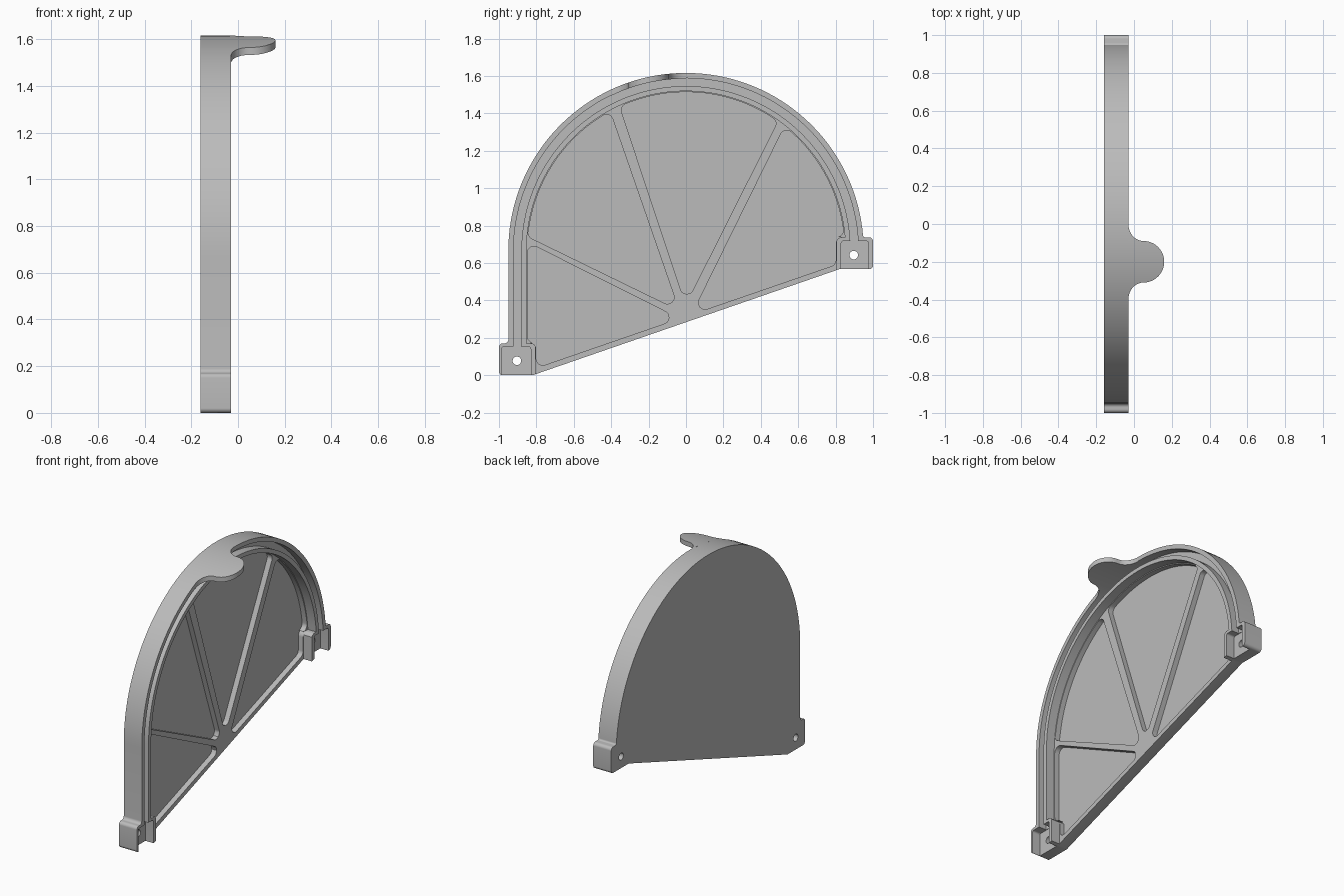
import bpy, bmesh
from math import sin, cos, radians, sqrt, pi
from mathutils import Vector

if "Cube" in bpy.data.objects:
    bpy.data.objects.remove(bpy.data.objects["Cube"], do_unlink=True)

BACK, FRONT = -0.16, -0.03
STEP, FLOOR = -0.09, -0.125
CZ, R = 0.666, 0.95

grey = bpy.data.materials.new("light grey plastic")
grey.use_nodes = True
colour = (0.5, 0.5, 0.5, 1)
grey.diffuse_color = colour
grey.node_tree.nodes["Principled BSDF"].inputs["Base Color"].default_value = colour


def arc(r, a0, a1, step=3.5, cy=0, cz=CZ):
    n = max(3, round(abs(a1 - a0) / step))
    angles = [radians(a0 + (a1 - a0) * i / n) for i in range(n + 1)]
    return [(cy + r * cos(a), cz + r * sin(a)) for a in angles]


def fillet(points, r):
    """Round every corner that turns sharply."""
    pts = [Vector(p) for p in points]
    out = []
    for i, p in enumerate(pts):
        a, b = pts[i - 1] - p, pts[(i + 1) % len(pts)] - p
        la, lb = a.length, b.length
        a.normalize()
        b.normalize()
        inner = a.angle(b)
        if pi - inner < radians(30):
            out.append(p)
            continue
        half = inner / 2
        tan_half = sin(half) / cos(half)
        t = min(r / tan_half, 0.48 * la if la > 0.1 else 0.9 * la,
                0.48 * lb if lb > 0.1 else 0.9 * lb)
        rad = t * tan_half
        c = p + (a + b).normalized() * (rad / sin(half))
        s, e = p + a * t - c, p + b * t - c
        out += [c + s.lerp(e, k / 6).normalized() * rad for k in range(7)]
    return out


def make_object(name, bm):
    bmesh.ops.recalc_face_normals(bm, faces=bm.faces)
    mesh = bpy.data.meshes.new(name)
    bm.to_mesh(mesh)
    bm.free()
    mesh.materials.append(grey)
    ob = bpy.data.objects.new(name, mesh)
    bpy.context.collection.objects.link(ob)
    return ob


def prism(name, outline, x0, x1):
    """Extrude a side outline along x."""
    bm = bmesh.new()
    face = bm.faces.new([bm.verts.new((x0, y, z)) for y, z in outline])
    moved = bmesh.ops.extrude_face_region(bm, geom=[face])["geom"]
    bmesh.ops.translate(bm, vec=(x1 - x0, 0, 0),
                        verts=[v for v in moved if isinstance(v, bmesh.types.BMVert)])
    return make_object(name, bm)


def cut(target, outline, x0, x1=0.05):
    cutter = prism("cutter", outline, x0, x1)
    cutter.hide_render = True
    mod = target.modifiers.new("cut", "BOOLEAN")
    mod.operation, mod.solver, mod.object = "DIFFERENCE", "EXACT", cutter
    bpy.context.view_layer.update()
    dg = bpy.context.evaluated_depsgraph_get()
    mesh = bpy.data.meshes.new_from_object(target.evaluated_get(dg))
    target.modifiers.remove(mod)
    target.data = mesh
    bpy.data.objects.remove(cutter, do_unlink=True)


def smooth(ob):
    bpy.ops.object.select_all(action="DESELECT")
    ob.select_set(True)
    bpy.context.view_layer.objects.active = ob
    bpy.ops.object.shade_smooth_by_angle(angle=radians(30))


# Domed cover with a mounting lug at each lower corner
body = [(-1, 0), (-0.82, 0), (0.82, 0.567), (1, 0.567), (1, 0.737), (0.947, 0.737)]
body += arc(R, 5, 180, 2.5) + [(-R, 0.17), (-1, 0.17)]
cover = prism("cover", fillet(body, 0.02), BACK, FRONT)

# Recess inside the inner wall, down to the top of the ribs
recess = arc(0.853, 4.8, 180, 2.5)
recess += [(-0.853, 0.17), (-0.805, 0.17), (-0.805, -0.2), (0.805, 0.35), (0.805, 0.737)]
cut(cover, recess, STEP)

# Four rounded pockets that leave the ribs between them
RP = 0.848
pockets = [
    [(-RP, 0.711), (-0.036, 0.303), (-0.801, 0.039), (-0.801, 0.174), (-RP, 0.174)],
    arc(RP, 118.6, 180) + [(-RP, 0.742), (-0.037, 0.347)],
    arc(RP, 54.6, 114.7) + [(-0.002, 0.377)],
    arc(RP, 4.9, 51.6) + [(0.032, 0.326), (0.801, 0.591), (0.801, 0.739)],
]
# the second pocket meets the straight wall just above the arc's end
pockets[1] = arc(RP, 118.6, 171) + [(-RP, 0.742), (-0.037, 0.347)]
for pocket in pockets:
    cut(cover, fillet(pocket, 0.035), FLOOR)

# Groove between the outer and inner walls
groove = [(0.922, 0.69)] + arc(0.922, 3, 180, 2.5) + [(-0.922, 0.12), (-0.882, 0.12)]
groove += arc(0.88, 180, 3, 2.5) + [(0.88, 0.69)]
cut(cover, groove, -0.085)

# Lug channels, open below, with screw holes
for y0, y1, z0, z1, hy, hz in ((-0.985, -0.83, -0.1, 0.153, -0.904, 0.077),
                               (0.83, 0.975, 0.4, 0.718, 0.897, 0.642)):
    cut(cover, fillet([(y0, z0), (y1, z0), (y1, z1), (y0, z1)], 0.012), -0.088)
    cut(cover, arc(0.023, 0, 345, 15, hy, hz), -0.3)
smooth(cover)

# Thumb tab that continues the curved outer wall outward
LOBE, FLARE, MID = 0.11, 0.09, -0.2
half = []
for i in range(13):
    a = pi / 2 * i / 12
    half.append((LOBE * sin(a), 0.05 + LOBE * cos(a)))
for i in range(1, 11):
    a = pi / 2 * i / 10
    half.append((LOBE + FLARE * (1 - cos(a)), 0.05 - 0.08 * sin(a)))
edge = [(MID - d, x) for d, x in reversed(half)] + [(MID + d, x) for d, x in half[1:]]

bm = bmesh.new()
rows = []
for y, x in edge:
    top, low = CZ + sqrt(R * R - y * y), CZ + sqrt(0.92 ** 2 - y * y)
    rows.append([bm.verts.new(p) for p in
                 ((-0.035, y, low), (x, y, low), (x, y, top), (-0.035, y, top))])
for p, q in zip(rows, rows[1:]):
    for k in range(4):
        n = (k + 1) % 4
        bm.faces.new((p[k], p[n], q[n], q[k]))
bm.faces.new(rows[0])
bm.faces.new(rows[-1])
smooth(make_object("thumb_tab", bm))
